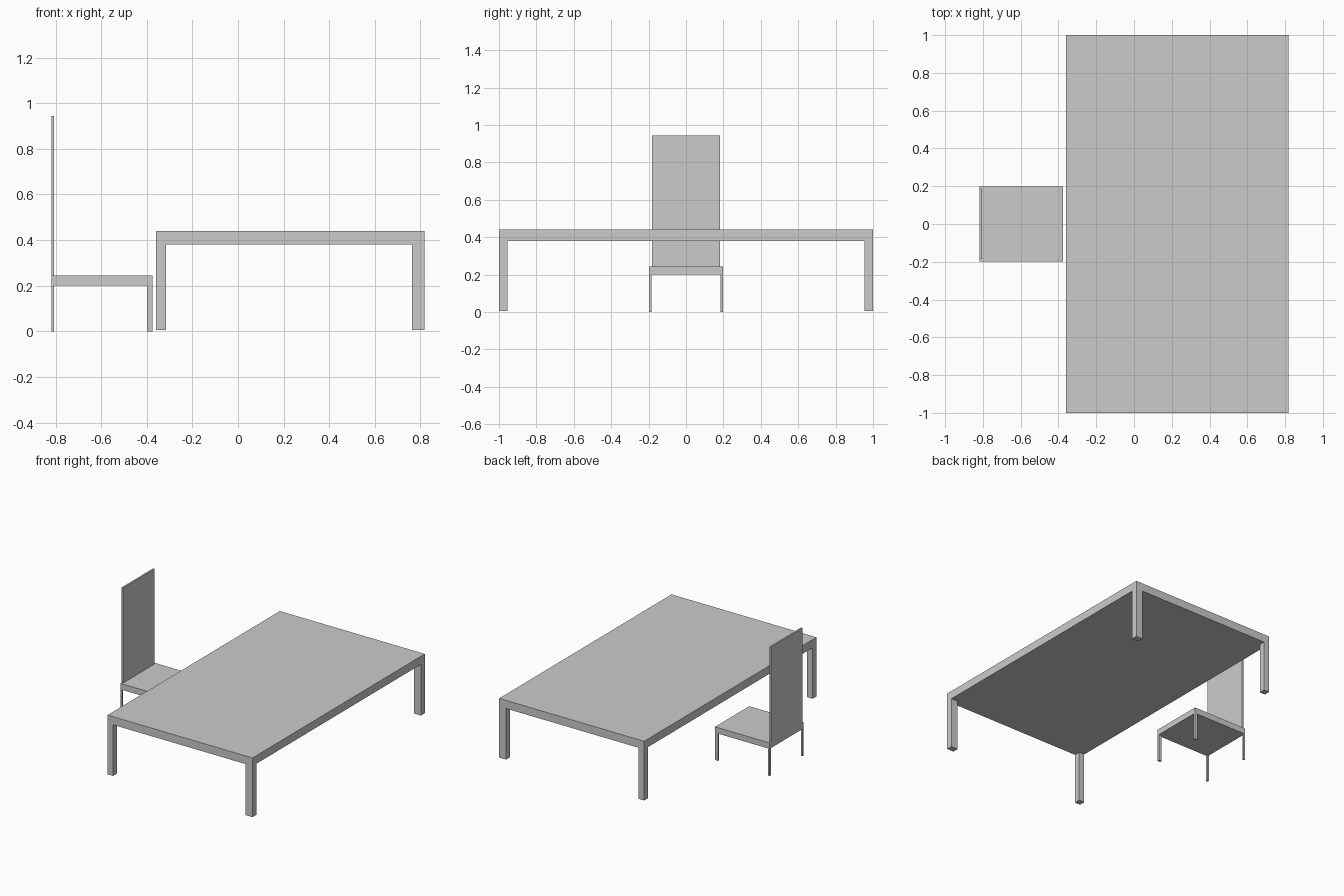
import bpy
import bmesh
from mathutils import Vector

if "Cube" in bpy.data.objects:
    bpy.data.objects.remove(bpy.data.objects["Cube"])


def box(name, lo, hi):
    """Axis-aligned box between two corners."""
    lo, hi = Vector(lo), Vector(hi)
    size = hi - lo
    bm = bmesh.new()
    bmesh.ops.create_cube(bm, size=1)
    bmesh.ops.scale(bm, vec=size, verts=bm.verts)
    mesh = bpy.data.meshes.new(name)
    bm.to_mesh(mesh)
    bm.free()
    obj = bpy.data.objects.new(name, mesh)
    obj.location = (lo + hi) / 2
    bpy.context.collection.objects.link(obj)
    return obj


def leg_pairs(prefix, spans, y_in, y_out, z0, z1):
    """Legs at each x span, repeated on both y sides."""
    for part, (x0, x1) in spans.items():
        box(f"{prefix}_{part}_leg_near", (x0, -y_out, z0), (x1, -y_in, z1))
        box(f"{prefix}_{part}_leg_far", (x0, y_in, z0), (x1, y_out, z1))


# Table
box("table_top", (-0.36, -1.0, 0.38), (0.818, 1.0, 0.44))
leg_pairs("table", {"left": (-0.36, -0.315), "right": (0.763, 0.818)},
          0.955, 1.0, 0.005, 0.38)

# Chair, facing the table
box("seat", (-0.818, -0.198, 0.2), (-0.375, 0.198, 0.244))
box("backrest", (-0.818, -0.182, 0.244), (-0.806, 0.182, 0.943))
leg_pairs("chair", {"back": (-0.818, -0.806), "front": (-0.398, -0.375)},
          0.184, 0.198, 0.0, 0.2)
